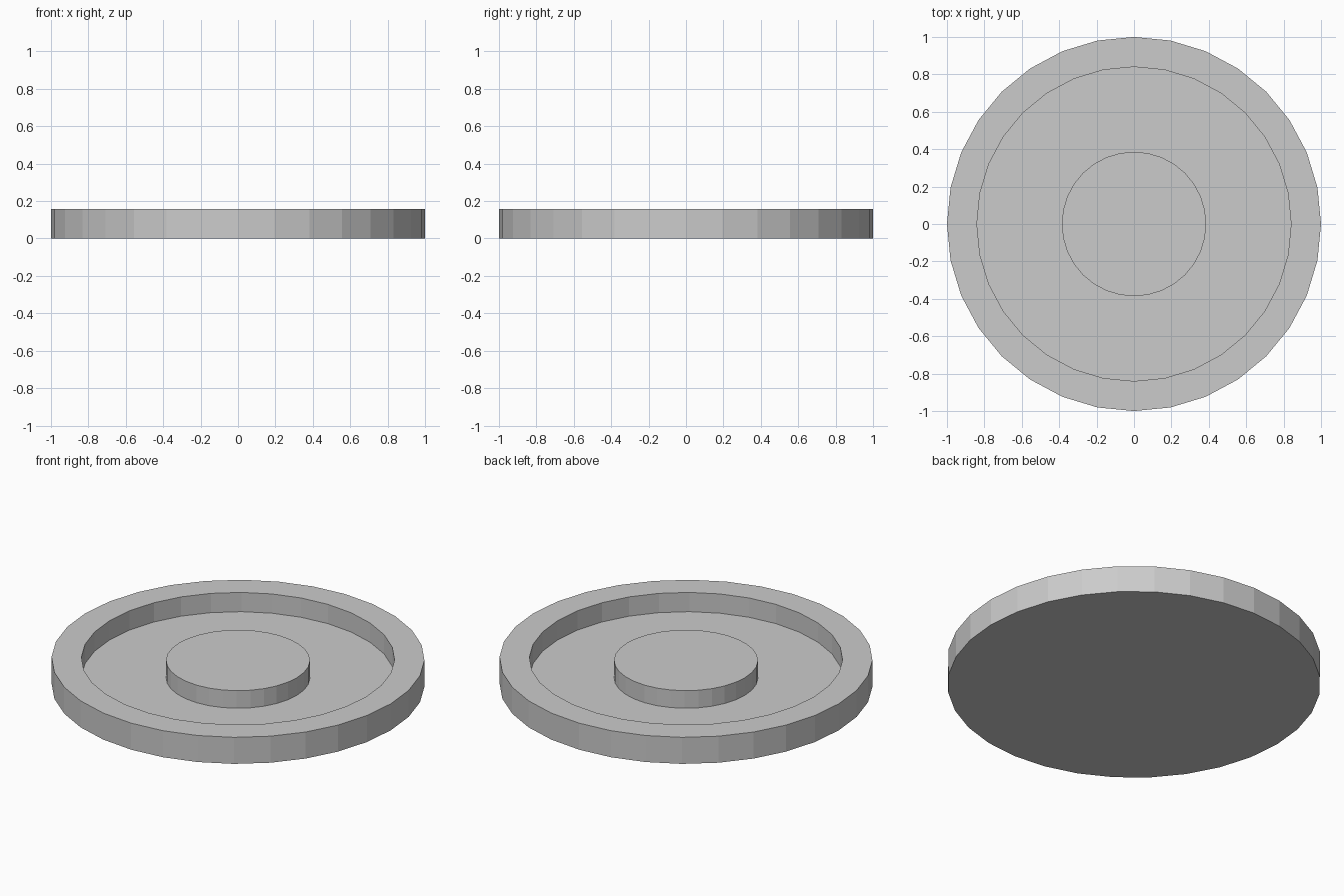
import bpy, bmesh, math

if "Cube" in bpy.data.objects:
    bpy.data.objects.remove(bpy.data.objects["Cube"])

SIDES = 32
grey = bpy.data.materials.new("light grey")
grey.diffuse_color = (0.6, 0.6, 0.6, 1)
grey.use_nodes = True
grey.node_tree.nodes["Principled BSDF"].inputs["Base Color"].default_value = grey.diffuse_color


def turned(name, profile):
    """Flat-shaded solid of revolution; a radius of 0 closes with a disc."""
    bm = bmesh.new()
    rings = []
    for r, z in profile:
        rings.append([bm.verts.new((r * math.cos(a), r * math.sin(a), z))
                      for a in (2 * math.pi * i / SIDES for i in range(SIDES))])
    for low, high in zip(rings, rings[1:]):
        for i in range(SIDES):
            j = (i + 1) % SIDES
            bm.faces.new((low[i], low[j], high[j], high[i]))
    # Bottom and top discs
    bm.faces.new(rings[0][::-1])
    bm.faces.new(rings[-1])
    bmesh.ops.recalc_face_normals(bm, faces=bm.faces)
    mesh = bpy.data.meshes.new(name)
    bm.to_mesh(mesh)
    bm.free()
    mesh.materials.append(grey)
    obj = bpy.data.objects.new(name, mesh)
    bpy.context.collection.objects.link(obj)
    return obj


# Shallow dish: outer wall, flat rim, inner wall, recessed floor with raised hub
turned("dish_with_hub", [
    (1.0, 0.0), (1.0, 0.157), (0.84, 0.157), (0.84, 0.043),
    (0.386, 0.043), (0.386, 0.147),
])
